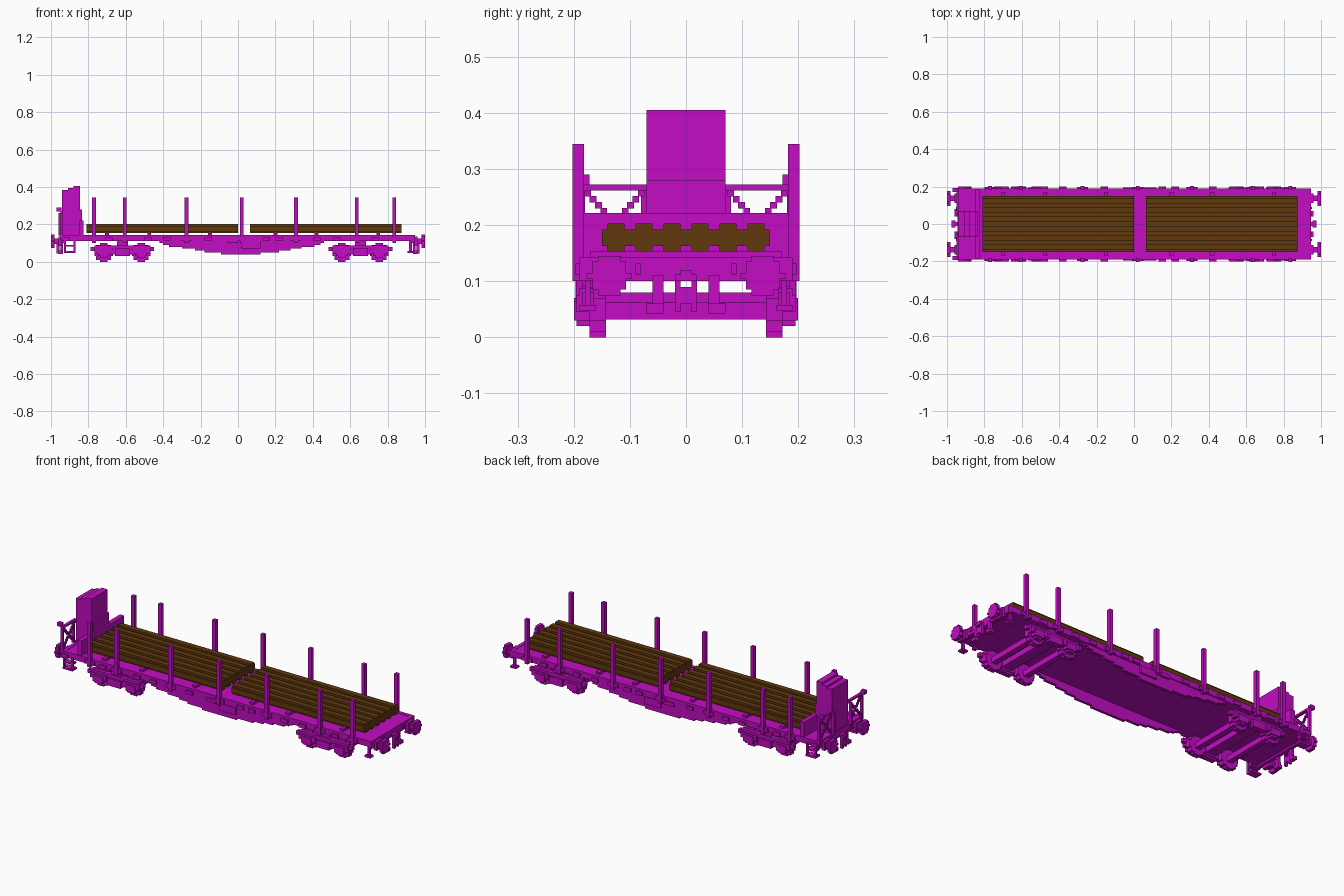
import bpy, bmesh, math

if "Cube" in bpy.data.objects:
    bpy.data.objects.remove(bpy.data.objects["Cube"], do_unlink=True)


def material(name, rgb):
    m = bpy.data.materials.new(name)
    m.use_nodes = True
    m.diffuse_color = (*rgb, 1)
    m.node_tree.nodes["Principled BSDF"].inputs["Base Color"].default_value = (*rgb, 1)
    return m


MAGENTA = material("magenta_paint", (0.54, 0.004, 0.54))
BROWN = material("brown_timber", (0.12, 0.042, 0.004))


def build(name, boxes, mat=MAGENTA, mirror=False):
    """One object from (x0, x1, y0, y1, z0, z1) blocks, optionally repeated on the other side."""
    bm = bmesh.new()
    if mirror:
        boxes = boxes + [(a, b, -d, -c, e, f) for a, b, c, d, e, f in boxes]
    for x0, x1, y0, y1, z0, z1 in boxes:
        vs = bmesh.ops.create_cube(bm, size=1)["verts"]
        for v in vs:
            v.co = ((x0 + x1) / 2 + v.co.x * (x1 - x0),
                    (y0 + y1) / 2 + v.co.y * (y1 - y0),
                    (z0 + z1) / 2 + v.co.z * (z1 - z0))
    me = bpy.data.meshes.new(name)
    bm.to_mesh(me)
    bm.free()
    me.materials.append(mat)
    ob = bpy.data.objects.new(name, me)
    bpy.context.collection.objects.link(ob)
    return ob


def disc_rows(r, step=0.01):
    """Stepped circle as (half width, bottom, top) rows."""
    n = round(2 * r / step)
    rows = []
    for i in range(n):
        z = -r + i * step
        w = math.sqrt(max(r * r - (z + step / 2) ** 2, 0))
        rows.append((max(step, round(w / step) * step), z, z + step))
    return rows


def stair(p, q, n):
    """Stepped diagonal in the y-z plane as (y0, y1, z0, z1) cells."""
    cells = []
    for i in range(n):
        y = p[0] + (q[0] - p[0]) * (i + 0.5) / n
        z = p[1] + (q[1] - p[1]) * (i + 0.5) / n
        cells.append((y - 0.006, y + 0.006, z - 0.006, z + 0.006))
    return cells


# Deck, side sills and headstocks
build("deck", [(-0.93, 0.93, -0.18, 0.18, 0.11, 0.14)])
build("side_sills", [(-0.94, 0.94, 0.17, 0.19, 0.11, 0.142)], mirror=True)
build("headstocks", [(s * 0.935 - 0.01, s * 0.935 + 0.01, -0.19, 0.19, 0.10, 0.142)
                     for s in (-1, 1)])

# Deep-bellied side girders, narrowing step by step towards the bottom
belly = [(-0.42, 0.46), (-0.40, 0.44), (-0.37, 0.41), (-0.30, 0.34),
         (-0.23, 0.28), (-0.18, 0.22), (-0.09, 0.12)]
build("belly_girders", [(a, b, 0.17, 0.185, 0.10 - i * 0.01, 0.11 - i * 0.01)
                        for i, (a, b) in enumerate(belly)], mirror=True)
build("girder_fittings", [(0.02, 0.12, 0.185, 0.195, 0.07, 0.11),
                          (-0.06, 0.0, 0.185, 0.195, 0.10, 0.12)], mirror=True)

# Side stakes and their pockets
STAKES = (-0.77, -0.605, -0.275, 0.02, 0.31, 0.635, 0.835)
build("side_stakes", [(x - 0.01, x + 0.01, 0.182, 0.202, 0.10, 0.345) for x in STAKES],
      mirror=True)
build("stake_pockets", [(x - 0.03, x + 0.03, 0.19, 0.197, 0.112, 0.132) for x in STAKES],
      mirror=True)
build("sill_brackets", [(x - 0.02, x + 0.02, 0.19, 0.2, 0.11, 0.13)
                        for x in (-0.92, -0.69, -0.48, -0.38, -0.16, 0.15, 0.22, 0.42, 0.53, 0.73)],
      mirror=True)

# Timber load: two stacks of six beams with notched corners, resting on bearers
for name, x0, x1 in (("timber_stack_right", -0.81, 0.0), ("timber_stack_left", 0.065, 0.875)):
    beams = []
    for i in range(6):
        y = -0.125 + i * 0.05
        beams += [(x0, x1, y - 0.025, y + 0.025, 0.163, 0.192),
                  (x0, x1, y - 0.015, y + 0.015, 0.153, 0.203)]
    build(name, beams, BROWN)
build("load_bearers", [(x - 0.01, x + 0.01, -0.17, 0.17, 0.14, 0.154)
                       for x in (-0.70, -0.475, -0.15, 0.2, 0.42, 0.75)])

# Bogies
for name, cx in (("right_bogie", -0.618), ("left_bogie", 0.655)):
    wheels, axles, boxes = [], [], []
    for wx in (cx - 0.1, cx + 0.1):
        wheels += [(wx - w, wx + w, 0.143, 0.172, 0.05 + a, 0.05 + b)
                   for w, a, b in disc_rows(0.05)]
        axles.append((wx - 0.015, wx + 0.015, -0.145, 0.145, 0.032, 0.062))
        # Axle boxes with springs above
        boxes += [(wx - 0.03, wx + 0.03, 0.17, 0.20, 0.03, 0.065),
                  (wx - 0.02, wx + 0.02, 0.17, 0.195, 0.02, 0.03),
                  (wx - 0.05, wx + 0.05, 0.17, 0.195, 0.045, 0.075)]
    build(name + "_wheels", wheels, mirror=True)
    build(name + "_axles", axles)
    build(name + "_axle_boxes", boxes, mirror=True)
    build(name + "_side_frames", [
        (cx - 0.17, cx + 0.17, 0.165, 0.185, 0.058, 0.08),
        (cx - 0.15, cx + 0.15, 0.165, 0.19, 0.07, 0.088),
        (cx - 0.06, cx + 0.06, 0.165, 0.19, 0.04, 0.06),
        (cx - 0.04, cx + 0.04, 0.17, 0.20, 0.03, 0.07),
        (cx - 0.03, cx + 0.03, 0.15, 0.18, 0.085, 0.112)], mirror=True)
    build(name + "_bolster", [(cx - 0.03, cx + 0.03, -0.17, 0.17, 0.05, 0.08)])

# Buffers, couplings and hoses at both ends
buffers, hooks, hoses, lamps = [], [], [], []


def at_end(s, a, b, *rest):
    return (min(s * a, s * b), max(s * a, s * b), *rest)


for s in (-1, 1):
    buffers += [at_end(s, 0.982, 1.0, 0.137 - w, 0.137 + w, 0.11 + a, 0.11 + b)
                for w, a, b in disc_rows(0.035)]
    buffers += [at_end(s, 0.94, 0.985, 0.122, 0.152, 0.095, 0.125),
                at_end(s, 0.94, 0.96, 0.112, 0.162, 0.085, 0.135)]
    hooks += [at_end(s, 0.94, 0.975, -0.01, 0.01, 0.10, 0.12),
              at_end(s, 0.955, 0.975, -0.02, 0.02, 0.10, 0.112),
              at_end(s, 0.955, 0.97, -0.02, -0.01, 0.045, 0.10),
              at_end(s, 0.955, 0.97, 0.01, 0.02, 0.045, 0.10),
              at_end(s, 0.955, 0.97, -0.01, 0.01, 0.06, 0.09)]
    hoses += [at_end(s, 0.935, 0.95, 0.04, 0.06, 0.05, 0.11),
              at_end(s, 0.935, 0.96, 0.04, 0.07, 0.042, 0.06)]
    lamps.append(at_end(s, 0.945, 0.952, 0.08, 0.09, 0.112, 0.132))
build("buffers", buffers, mirror=True)
build("coupling_hooks", hooks)
build("brake_hoses", hoses, mirror=True)
build("end_lamp_brackets", lamps, mirror=True)
build("end_steps", [(0.915, 0.93, 0.17, 0.18, 0.05, 0.11),
                    (0.905, 0.94, 0.16, 0.19, 0.048, 0.058)], mirror=True)

# Brake cabin with a stepped roof, and the bulkhead behind it
build("brake_cabin", [(-0.94, -0.91, -0.07, 0.07, 0.14, 0.385),
                      (-0.91, -0.88, -0.07, 0.07, 0.14, 0.395),
                      (-0.88, -0.845, -0.07, 0.07, 0.14, 0.405)])
build("bulkhead", [(-0.85, -0.825, -0.185, 0.185, 0.14, 0.222),
                   (-0.845, -0.835, -0.07, 0.07, 0.22, 0.28)])

# Platform railing: posts, top rail, crossed bracing and handles
rail = [(-0.95, -0.935, 0.18, 0.192, 0.12, 0.272),
        (-0.95, -0.935, 0.07, 0.192, 0.262, 0.272),
        (-0.97, -0.945, 0.172, 0.192, 0.27, 0.29),
        (-0.96, -0.945, 0.07, 0.08, 0.14, 0.262)]
for p, q in (((0.075, 0.262), (0.18, 0.145)), ((0.18, 0.262), (0.075, 0.145))):
    rail += [(-0.948, -0.938, *c) for c in stair(p, q, 11)]
build("platform_railing", rail, mirror=True)

# Boarding steps hanging below the platform
build("boarding_steps", [(-0.93, -0.92, 0.185, 0.197, 0.05, 0.12),
                         (-0.88, -0.87, 0.185, 0.197, 0.05, 0.12),
                         (-0.93, -0.87, 0.16, 0.2, 0.048, 0.058),
                         (-0.93, -0.87, 0.165, 0.197, 0.082, 0.09)], mirror=True)
